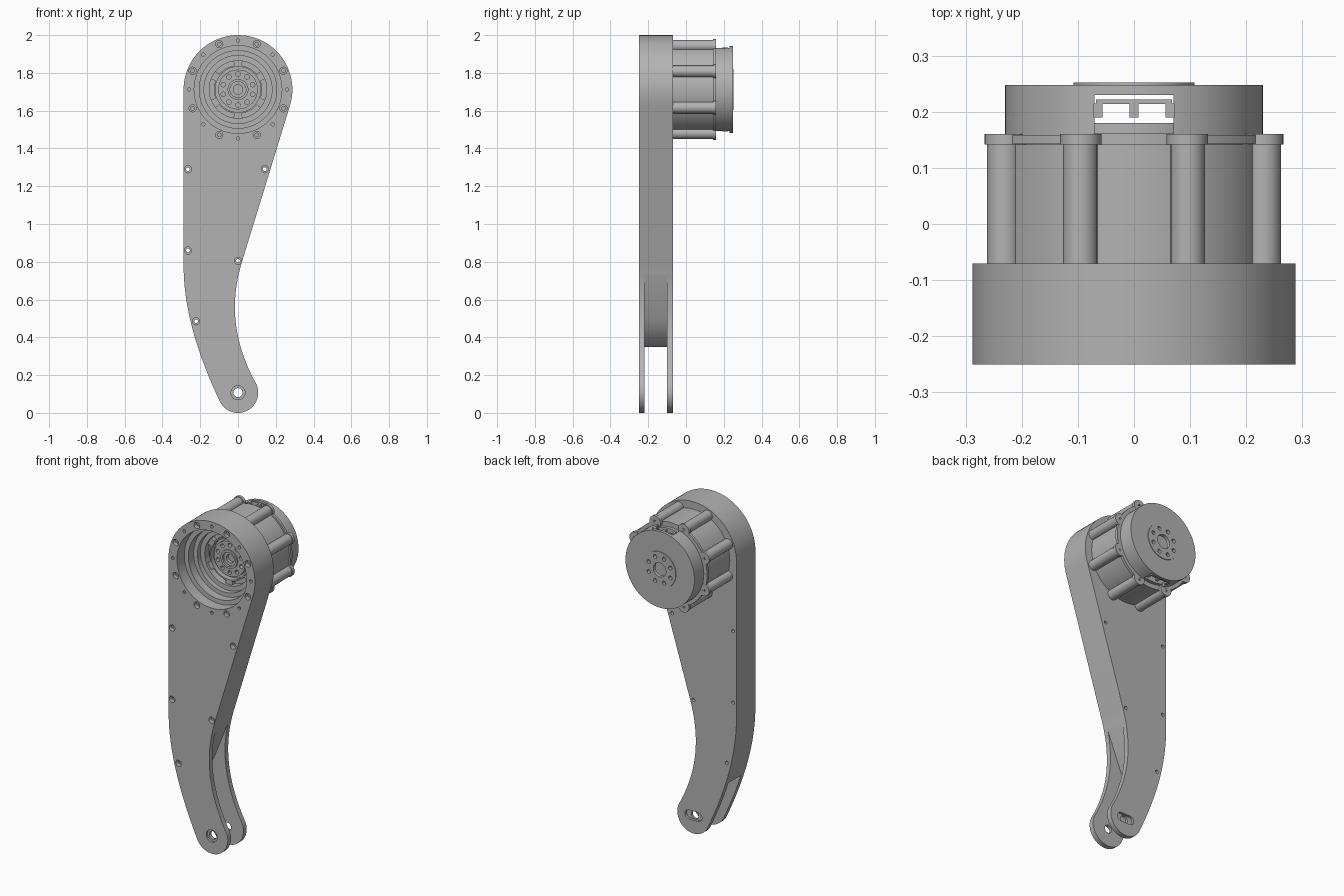
import bpy, bmesh, math
from mathutils import Vector
from mathutils.geometry import interpolate_bezier

if "Cube" in bpy.data.objects:
    bpy.data.objects.remove(bpy.data.objects["Cube"])

CZ = 1.712          # height of the motor axis
EIGHTH = math.pi / 4

grey = bpy.data.materials.new("machined grey")
grey.diffuse_color = (0.45, 0.45, 0.45, 1)
grey.use_nodes = True
grey.node_tree.nodes["Principled BSDF"].inputs["Base Color"].default_value = grey.diffuse_color


def lathe(bm, profile, cx=0.0, cz=CZ, n=24, closed=False):
    """Revolve (radius, y) points about a line along y."""
    rings = [[bm.verts.new((cx + r * math.cos(2 * math.pi * i / n), y,
                            cz + r * math.sin(2 * math.pi * i / n))) for i in range(n)]
             for r, y in profile]
    pairs = list(zip(rings, rings[1:]))
    if closed:
        pairs.append((rings[-1], rings[0]))
    else:
        bm.faces.new(rings[0])
        bm.faces.new(rings[-1][::-1])
    for a, b in pairs:
        for i in range(n):
            j = (i + 1) % n
            bm.faces.new((a[i], b[i], b[j], a[j]))


def prism(bm, pts, y0, y1):
    """Extrude an x-z outline along y."""
    a = [bm.verts.new((x, y0, z)) for x, z in pts]
    b = [bm.verts.new((x, y1, z)) for x, z in pts]
    bm.faces.new(a)
    bm.faces.new(b[::-1])
    for i in range(len(a)):
        j = (i + 1) % len(a)
        bm.faces.new((a[i], b[i], b[j], a[j]))


def rect(x0, x1, z0, z1):
    return [(x0, z0), (x1, z0), (x1, z1), (x0, z1)]


def arc(cx, cz, r, a0, a1, n):
    return [(cx + r * math.cos(math.radians(a0 + (a1 - a0) * i / n)),
             cz + r * math.sin(math.radians(a0 + (a1 - a0) * i / n))) for i in range(n + 1)]


def bezier(*p):
    pts = interpolate_bezier(*[Vector((x, z, 0)) for x, z in p], 22)
    return [(v.x, v.y) for v in pts][1:-1]


def polar(r, a):
    return r * math.cos(a), CZ + r * math.sin(a)


def finish(bm, name):
    bmesh.ops.recalc_face_normals(bm, faces=bm.faces[:])
    mesh = bpy.data.meshes.new(name)
    bm.to_mesh(mesh)
    bm.free()
    mesh.materials.append(grey)
    ob = bpy.data.objects.new(name, mesh)
    bpy.context.collection.objects.link(ob)
    return ob


def cut(ob, bm):
    cutter = finish(bm, "cutter")
    cutter.hide_render = True
    mod = ob.modifiers.new("cut", 'BOOLEAN')
    mod.operation, mod.solver, mod.object = 'DIFFERENCE', 'EXACT', cutter
    bpy.context.view_layer.objects.active = ob
    bpy.ops.object.modifier_apply(modifier=mod.name)
    bpy.data.objects.remove(cutter)


def smooth(ob):
    bpy.ops.object.select_all(action='DESELECT')
    ob.select_set(True)
    bpy.context.view_layer.objects.active = ob
    bpy.ops.object.shade_smooth_by_angle(angle=math.radians(30))


# Leg plate: round head, tapering shank, hooked foot
outline = (arc(0, CZ, 0.288, -17, 180, 48)
           + [(-0.288, 0.78)]
           + bezier((-0.288, 0.78), (-0.288, 0.53), (-0.203, 0.289), (-0.097, 0.062))
           + arc(0, 0.107, 0.107, 205, 388, 28)
           + bezier((0.094, 0.157), (-0.019, 0.368), (-0.049, 0.57), (0.021, 0.80))
           + [(0.021, 0.80)])
bm = bmesh.new()
prism(bm, outline, -0.25, -0.07)
leg = finish(bm, "leg")

# Motor bore, bolt holes, dowel holes and foot pin hole
bm = bmesh.new()
lathe(bm, [(0.232, -0.3), (0.232, 0)], n=72)
bolts = [(-0.265, 1.29), (0.142, 1.29), (-0.265, 0.86), (0.0, 0.805), (-0.222, 0.485)]
bolts += [polar(0.26, (k + 0.5) * EIGHTH) for k in range(8)]
for x, z in bolts:
    lathe(bm, [(0.019, -0.3), (0.019, -0.225), (0.01, -0.225), (0.01, 0)], x, z, 16)
for k in range(8):
    lathe(bm, [(0.009, -0.3), (0.009, -0.21)], *polar(0.26, k * EIGHTH), 12)
lathe(bm, [(0.037, -0.3), (0.037, -0.238), (0.024, -0.238), (0.024, 0)], 0, 0.107, 24)
cut(leg, bm)

# Fork slot in the foot
bm = bmesh.new()
prism(bm, [(0.05, 0.846), (-0.09, 0.5), (-0.115, 0.45), (-0.155, 0.40), (-0.21, 0.352),
           (-0.5, 0.15), (-0.5, -0.2), (0.5, -0.2), (0.5, 0.846)], -0.22, -0.10)
cut(leg, bm)

# Oblong recess on the back of the foot
bm = bmesh.new()
prism(bm, arc(0.03, 0.107, 0.027, -90, 90, 12) + arc(-0.03, 0.107, 0.027, 90, 270, 12),
      -0.085, -0.05)
cut(leg, bm)
smooth(leg)

# Motor housing: hub and stepped rings in front, plain drum behind
bm = bmesh.new()
lathe(bm, [(0.025, -0.055), (0.025, -0.075), (0.042, -0.075), (0.042, -0.088), (0.055, -0.088),
           (0.055, -0.08), (0.105, -0.08), (0.105, -0.055), (0.12, -0.055), (0.12, -0.09),
           (0.128, -0.09), (0.128, -0.06), (0.152, -0.06), (0.152, -0.10), (0.18, -0.10),
           (0.18, -0.13), (0.205, -0.13), (0.205, -0.18), (0.236, -0.18), (0.236, -0.07),
           (0.243, -0.07), (0.243, 0.142), (0.215, 0.142), (0.215, 0.162), (0.17, 0.162),
           (0.17, 0.18), (0.03, 0.18)], n=72)
housing = finish(bm, "motor_housing")
bm = bmesh.new()
for k in range(10):
    lathe(bm, [(0.012, -0.2), (0.012, -0.05)], *polar(0.082, math.pi / 2 + k * math.pi / 5), 12)
cut(housing, bm)
smooth(housing)

# Short webs bridging the ring groove around the hub
bm = bmesh.new()
for k in range(6):
    a = k * 60 + 30
    prism(bm, arc(0, CZ, 0.154, a - 9, a + 9, 5) + arc(0, CZ, 0.126, a + 9, a - 9, 5),
          -0.085, -0.055)
smooth(finish(bm, "hub_webs"))

# Bolt bosses along the drum
bm = bmesh.new()
for k in range(8):
    lathe(bm, [(0.031, -0.075), (0.031, 0.146)], *polar(0.25, (k + 0.5) * EIGHTH), 20)
smooth(finish(bm, "bolt_bosses"))

# Rear flange with bolt ears, interrupted at top and bottom
bm = bmesh.new()
for side in (0, 180):
    a = 72
    prism(bm, arc(0, CZ, 0.252, side - a, side + a, 36) + arc(0, CZ, 0.2, side + a, side - a, 36),
          0.143, 0.159)
for k in range(8):
    lathe(bm, [(0.01, 0.142), (0.037, 0.142), (0.037, 0.16), (0.01, 0.16)],
          *polar(0.248, (k + 0.5) * EIGHTH), 20, closed=True)
smooth(finish(bm, "rear_flange"))

# Hollow rear cap with centre hole and screw holes
bm = bmesh.new()
lathe(bm, [(0.23, 0.155), (0.23, 0.248), (0.108, 0.248), (0.108, 0.252), (0.042, 0.252),
           (0.042, 0.231), (0.205, 0.231), (0.205, 0.155)], n=72, closed=True)
cap = finish(bm, "rear_cap")
bm = bmesh.new()
prism(bm, rect(-0.07, 0.07, CZ - 0.4, CZ + 0.4), 0.14, 0.23)
for k in range(8):
    lathe(bm, [(0.012, 0.2305), (0.012, 0.3)], *polar(0.078, (k + 0.5) * EIGHTH), 12)
cut(cap, bm)
smooth(cap)

# Cable sockets in the top and bottom cap openings
bm = bmesh.new()
for s in (1, -1):
    z0, z1 = sorted((CZ + s * 0.165, CZ + s * 0.222))
    prism(bm, rect(-0.068, 0.068, z0, z1), 0.214, 0.222)
    for x in (-0.064, 0, 0.064):
        prism(bm, rect(x - 0.008, x + 0.008, z0, z1), 0.19, 0.215)
finish(bm, "cable_sockets")
